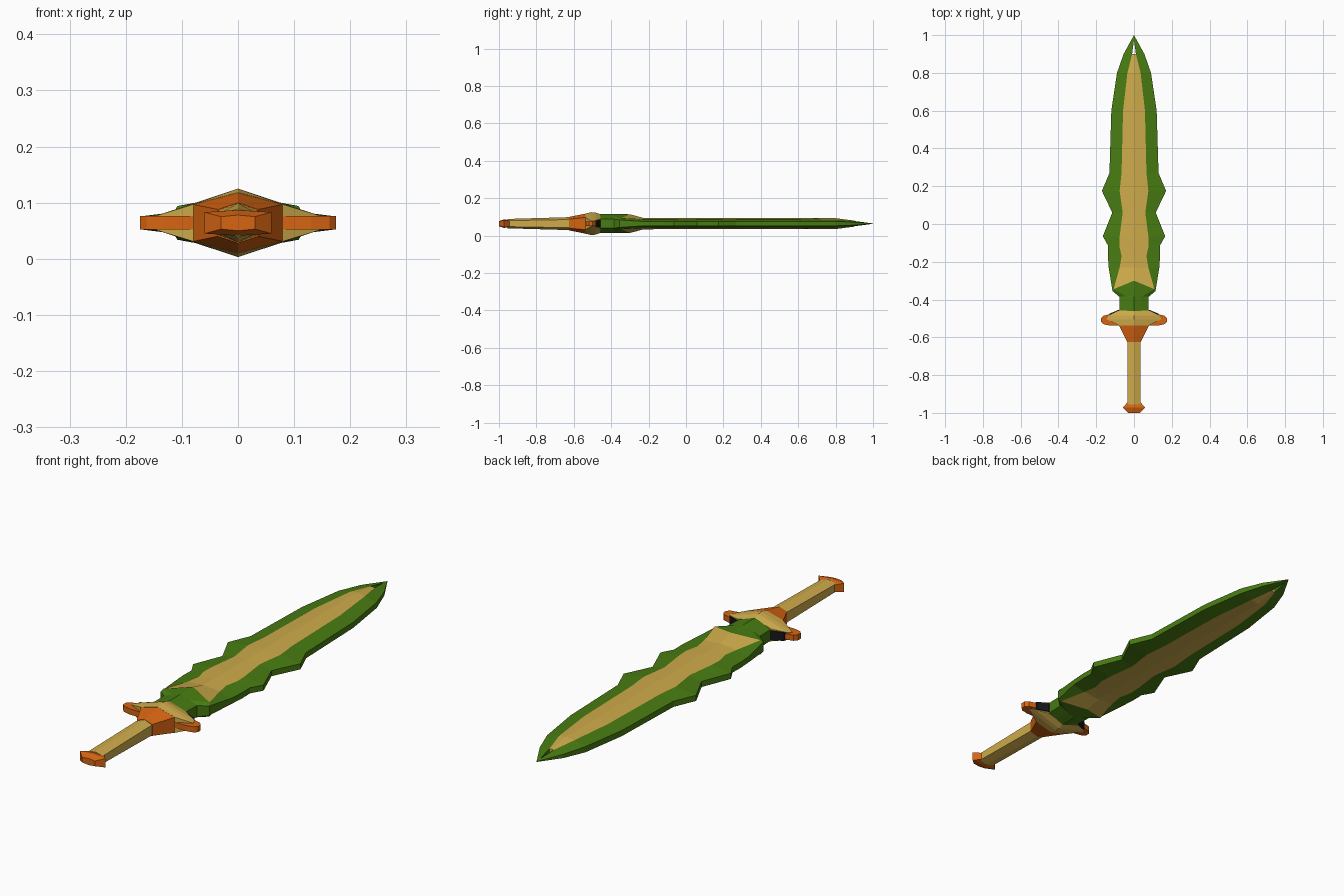
import bpy, bmesh

if "Cube" in bpy.data.objects:
    bpy.data.objects.remove(bpy.data.objects["Cube"])

MID = 0.064  # height of the sword's middle plane


def material(name, rgb):
    m = bpy.data.materials.new(name)
    m.diffuse_color = (*rgb, 1)
    m.use_nodes = True
    m.node_tree.nodes["Principled BSDF"].inputs["Base Color"].default_value = m.diffuse_color
    return m


GREEN = material("leaf green", (0.065, 0.2, 0.006))
TAN = material("tan gold", (0.62, 0.41, 0.07))
ORANGE = material("burnt orange", (0.68, 0.13, 0.006))
BLACK = material("black", (0.008, 0.008, 0.012))


def build(name, faces, mats):
    """faces: (points, material index) for one quarter; mirrored in x and z."""
    bm = bmesh.new()
    for sx in (1, -1):
        for sz in (1, -1):
            for pts, mi in faces:
                f = bm.faces.new([bm.verts.new((x * sx, y, z * sz)) for x, y, z in pts])
                f.material_index = mi
    bmesh.ops.remove_doubles(bm, verts=bm.verts, dist=0.0003)
    bmesh.ops.dissolve_degenerate(bm, edges=bm.edges, dist=0.0001)
    bmesh.ops.recalc_face_normals(bm, faces=bm.faces)
    me = bpy.data.meshes.new(name)
    bm.to_mesh(me)
    bm.free()
    for m in mats:
        me.materials.append(m)
    ob = bpy.data.objects.new(name, me)
    ob.location.z = MID
    bpy.context.collection.objects.link(ob)
    return ob


def strips(a, b):
    """Quads between two matching rows of points."""
    return [(a[i], a[i + 1], b[i + 1], b[i]) for i in range(len(a) - 1)]


def loft(name, sections, mat):
    """Ridged hexagonal loft along y; section = (y, half width, ridge height, side height)."""
    rows = [[(0, y, r), (w, y, e), (w, y, 0)] for y, w, r, e in sections]
    faces = [(q, 0) for a, b in zip(rows, rows[1:]) for q in strips(a, b)]
    for row in (rows[0], rows[-1]):
        faces.append((row + [(0, row[0][1], 0)], 0))
    return build(name, faces, [mat])


# Blade: y, outer width, inner (tan) width, ridge / inner / edge heights
stations = [
    (0.90, 0.055, 0.010, 0.016, 0.014, 0.008),
    (0.80, 0.090, 0.035, 0.029, 0.023, 0.012),
    (0.60, 0.120, 0.058, 0.030, 0.024, 0.012),
    (0.27, 0.130, 0.066, 0.030, 0.024, 0.012),
    (0.175, 0.170, 0.076, 0.030, 0.024, 0.012),
    (0.06, 0.115, 0.060, 0.030, 0.024, 0.012),
    (-0.065, 0.165, 0.076, 0.030, 0.024, 0.012),
    (-0.115, 0.137, 0.078, 0.030, 0.024, 0.012),
    (-0.17, 0.138, 0.066, 0.030, 0.024, 0.012),
    (-0.23, 0.134, 0.076, 0.031, 0.024, 0.012),
]
rows = [[(0, y, r), (i, y, m), (o, y, e), (o, y, 0)] for y, o, i, r, m, e in stations]
# the tan panel ends in a notch, then the green root
rows.append([(0, -0.30, 0.050), (0.108, -0.345, 0.030), (0.114, -0.355, 0.020), (0.114, -0.355, 0)])
rows.append([(0, -0.385, 0.051), (0.04, -0.385, 0.038), (0.078, -0.385, 0.024), (0.078, -0.385, 0)])
rows.append([(0, -0.475, 0.051), (0.04, -0.475, 0.038), (0.075, -0.475, 0.024), (0.075, -0.475, 0)])
faces = []
for k, (a, b) in enumerate(zip(rows, rows[1:])):
    for j, q in enumerate(strips(a, b)):
        faces.append((q, 1 if j == 0 and k < len(stations) else 0))
# forked tip with a small slit in front of the tan panel
tip = [(0, 0.975, 0.004), (0, 1.0, 0.001), (0, 1.0, 0)]
faces += [(q, 0) for q in strips(rows[0][1:], tip)]
ridge, inner = rows[0][0], rows[0][1]
faces.append(((inner, (inner[0], inner[1], 0), (0, 0.975, 0), tip[0]), 0))
faces.append(((ridge, inner, (inner[0], inner[1], 0), (0, inner[1], 0)), 1))
faces.append((rows[-1] + [(0, -0.475, 0)], 0))
build("blade", faces, [GREEN, TAN])

# Guard
loft("guard_shell", [(-0.458, 0.078, 0.050, 0.026), (-0.485, 0.135, 0.059, 0.016),
                     (-0.505, 0.145, 0.061, 0.013), (-0.537, 0.080, 0.054, 0.033)], TAN)
loft("guard_lining", [(-0.456, 0.085, 0.022, 0.020), (-0.474, 0.128, 0.020, 0.017),
                      (-0.500, 0.140, 0.018, 0.014)], BLACK)
loft("guard_collar", [(-0.535, 0.080, 0.054, 0.033), (-0.625, 0.036, 0.036, 0.024)], ORANGE)

# Guard wings: x, back y, front y, half height
wing = [[(x, a, 0), (x, a, h), (x, b, h), (x, b, 0)] for x, a, b, h in (
    (0.06, -0.537, -0.470, 0.012), (0.13, -0.537, -0.478, 0.012),
    (0.163, -0.530, -0.486, 0.012), (0.175, -0.518, -0.500, 0.012))]
faces = [(q, 0) for a, b in zip(wing, wing[1:]) for q in strips(a, b)]
faces += [(wing[0], 0), (wing[-1], 0)]
build("guard_wings", faces, [ORANGE])

# Grip and pommel
loft("grip", [(-0.61, 0.035, 0.035, 0.022), (-0.955, 0.035, 0.025, 0.016)], TAN)
loft("pommel", [(-0.945, 0.035, 0.018, 0.015), (-0.972, 0.060, 0.023, 0.019),
                (-1.0, 0.030, 0.014, 0.011)], ORANGE)
